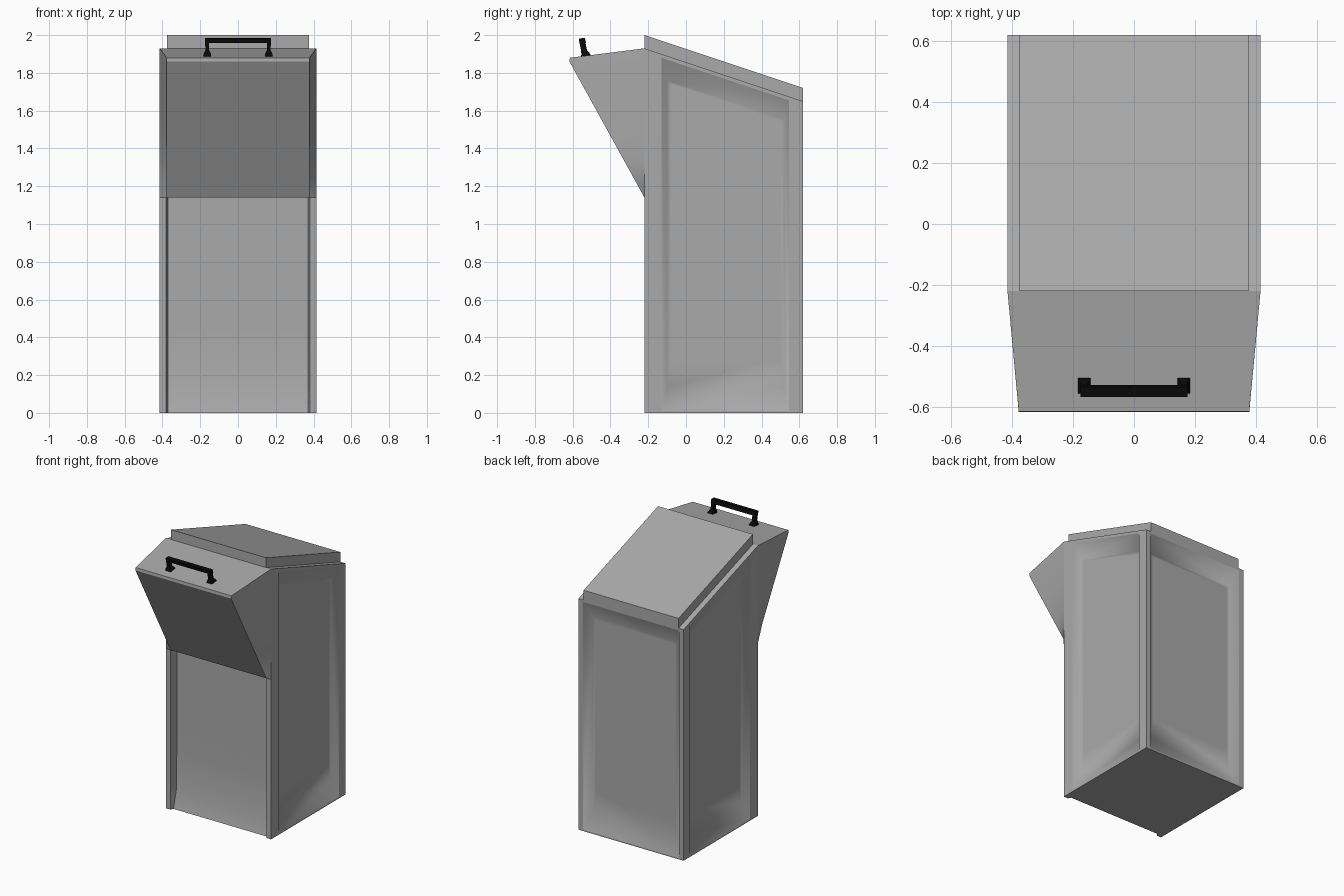
import bpy, bmesh
from mathutils import Vector

if "Cube" in bpy.data.objects:
    bpy.data.objects.remove(bpy.data.objects["Cube"], do_unlink=True)


def material(name, value):
    m = bpy.data.materials.new(name)
    m.use_nodes = True
    m.diffuse_color = (value, value, value, 1)
    m.node_tree.nodes["Principled BSDF"].inputs["Base Color"].default_value = (value, value, value, 1)
    return m


GREY = material("grey_metal", 0.4)
BLACK = material("black_plastic", 0.003)


def finish(bm, name, mat):
    bmesh.ops.remove_doubles(bm, verts=bm.verts, dist=0.0005)
    bmesh.ops.recalc_face_normals(bm, faces=bm.faces)
    mesh = bpy.data.meshes.new(name)
    bm.to_mesh(mesh)
    bm.free()
    mesh.materials.append(mat)
    ob = bpy.data.objects.new(name, mesh)
    bpy.context.collection.objects.link(ob)
    return ob


def face(bm, points):
    return bm.faces.new([bm.verts.new(p) for p in points])


def loft(bm, rings, caps=True, closed=True, smooth=False):
    """Skin a list of equal rows of points."""
    rows = [[bm.verts.new(p) for p in r] for r in rings]
    n = len(rows[0])
    for a, b in zip(rows, rows[1:]):
        for i in range(n if closed else n - 1):
            f = bm.faces.new((a[i], a[(i + 1) % n], b[(i + 1) % n], b[i]))
            f.smooth = smooth
    if caps:
        bm.faces.new(rows[0])
        bm.faces.new(rows[-1])
    return rows


W, FRONT, BACK = 0.415, -0.22, 0.62


def roof(y):
    return 1.93 - (y - FRONT) / 3


def recessed(bm, place, rect, outer, inner, depth):
    """Wall with a sunken panel; each ring is (u0, u1, bottom, top at u0, top at u1)."""
    u0, u1, b, t0, t1 = inner
    soft = (u0 + 0.02, u1 - 0.02, b + 0.15, t0 - 0.02, t1 - 0.02)
    rings = []
    for (u0, u1, b, t0, t1), d in ((rect, 0), (outer, 0), (inner, depth), (soft, depth)):
        rings.append([place(u, v, d) for u, v in ((u0, b), (u1, b), (u1, t1), (u0, t0))])
    # Frame is flat and crisp, the sunken part is softly shaded
    loft(bm, rings[:2], caps=False)
    rows = loft(bm, rings[1:], caps=False, smooth=True)
    bm.faces.new(rows[-1]).smooth = True


# Cabinet body with sunken side and back panels
bm = bmesh.new()
for s in (-1, 1):
    o0, o1, i0, i1 = -0.13, 0.545, -0.10, 0.52
    recessed(bm, lambda u, v, d: (s * (W - d), u, v),
             (FRONT, BACK, 0, roof(FRONT), roof(BACK)),
             (o0, o1, 0.01, roof(o0) - 0.02, roof(o1) - 0.02),
             (i0, i1, 0.14, roof(i0) - 0.13, roof(i1) - 0.13), 0.05)
recessed(bm, lambda u, v, d: (u, BACK - d, v), (-W, W, 0, roof(BACK), roof(BACK)),
         (-0.38, 0.38, 0.01, 1.635, 1.635), (-0.335, 0.335, 0.13, 1.52, 1.52), 0.05)

# Front: corner posts either side of a panel that leans out at its foot
LIP = 1.14


def front_row(z, depth):
    return [(-0.38, FRONT, z), (-0.37, FRONT + depth, z), (0.37, FRONT + depth, z), (0.38, FRONT, z)]


rows = [front_row(z, d) for z, d in ((0, 0.02), (0.12, 0.052), (0.4, 0.058), (LIP, 0.058))]
for i in range(3):
    loft(bm, [[r[i] for r in rows], [r[i + 1] for r in rows]], caps=False, closed=False, smooth=(i == 1))
for s in (-1, 1):
    face(bm, [(s * 0.38, FRONT, 0), (s * W, FRONT, 0), (s * W, FRONT, LIP), (s * 0.38, FRONT, LIP)])
face(bm, rows[-1])
face(bm, [(-W, FRONT, LIP), (W, FRONT, LIP), (W, FRONT, roof(FRONT)), (-W, FRONT, roof(FRONT))])
face(bm, [(-W, FRONT, 0)] + rows[0] + [(W, FRONT, 0), (W, BACK, 0), (-W, BACK, 0)])
face(bm, [(x, y, roof(y)) for x, y in ((-W, FRONT), (W, FRONT), (W, BACK), (-W, BACK))])
finish(bm, "cabinet_body", GREY)

# Sloping lid plate
bm = bmesh.new()
lid = ((FRONT, 1.92), (BACK, 1.64), (BACK, 1.72), (FRONT, 2.0))
loft(bm, [[(x, y, z) for y, z in lid] for x in (-0.375, 0.375)])
finish(bm, "lid", GREY)

# Wedge-shaped loading hopper whose sides flare back into the cabinet
bm = bmesh.new()
N = 0.378
TOP, EDGE, FOOT = (-0.615, 1.88), (-0.617, 1.86), (FRONT, LIP)
for (y0, z0), (y1, z1) in ((TOP, EDGE), (EDGE, FOOT)):
    face(bm, [(-N, y0, z0), (N, y0, z0), (N, y1, z1), (-N, y1, z1)])
face(bm, [(-W, FRONT, 1.93), (W, FRONT, 1.93), (N, *TOP), (-N, *TOP)])
STEPS = 8
for s in (-1, 1):
    nose = [Vector((s * N, *TOP))]
    wall = [Vector((s * W, FRONT, 1.93))]
    foot = Vector((s * N, *FOOT))
    for i in range(STEPS + 1):
        t = i / STEPS
        nose.append(Vector((s * N, *EDGE)).lerp(foot, t))
        wall.append(Vector((s * W, FRONT, 1.91)).lerp(Vector((s * W, *FOOT)), t))
    loft(bm, [nose, wall], caps=False, closed=False, smooth=True)
finish(bm, "loading_hopper", GREY)


# Pull handle: leaning posts with flared feet, joined by a grip bar
def section(x, y, z, hx, hy):
    return [(x - hx, y - hy, z), (x + hx, y - hy, z), (x + hx, y + hy, z), (x - hx, y + hy, z)]


bm = bmesh.new()
for s in (-1, 1):
    x = s * 0.163
    loft(bm, [section(x, -0.53, 1.885, 0.021, 0.026), section(x, -0.53, 1.9, 0.02, 0.024),
              section(x, -0.54, 1.92, 0.01, 0.016), section(x, -0.552, 1.98, 0.011, 0.016)])
grip = ((-0.562, 1.958), (-0.528, 1.958), (-0.536, 1.985), (-0.568, 1.982))
loft(bm, [[(x, y, z) for y, z in grip] for x in (-0.175, 0.175)])
finish(bm, "hopper_handle", BLACK)
